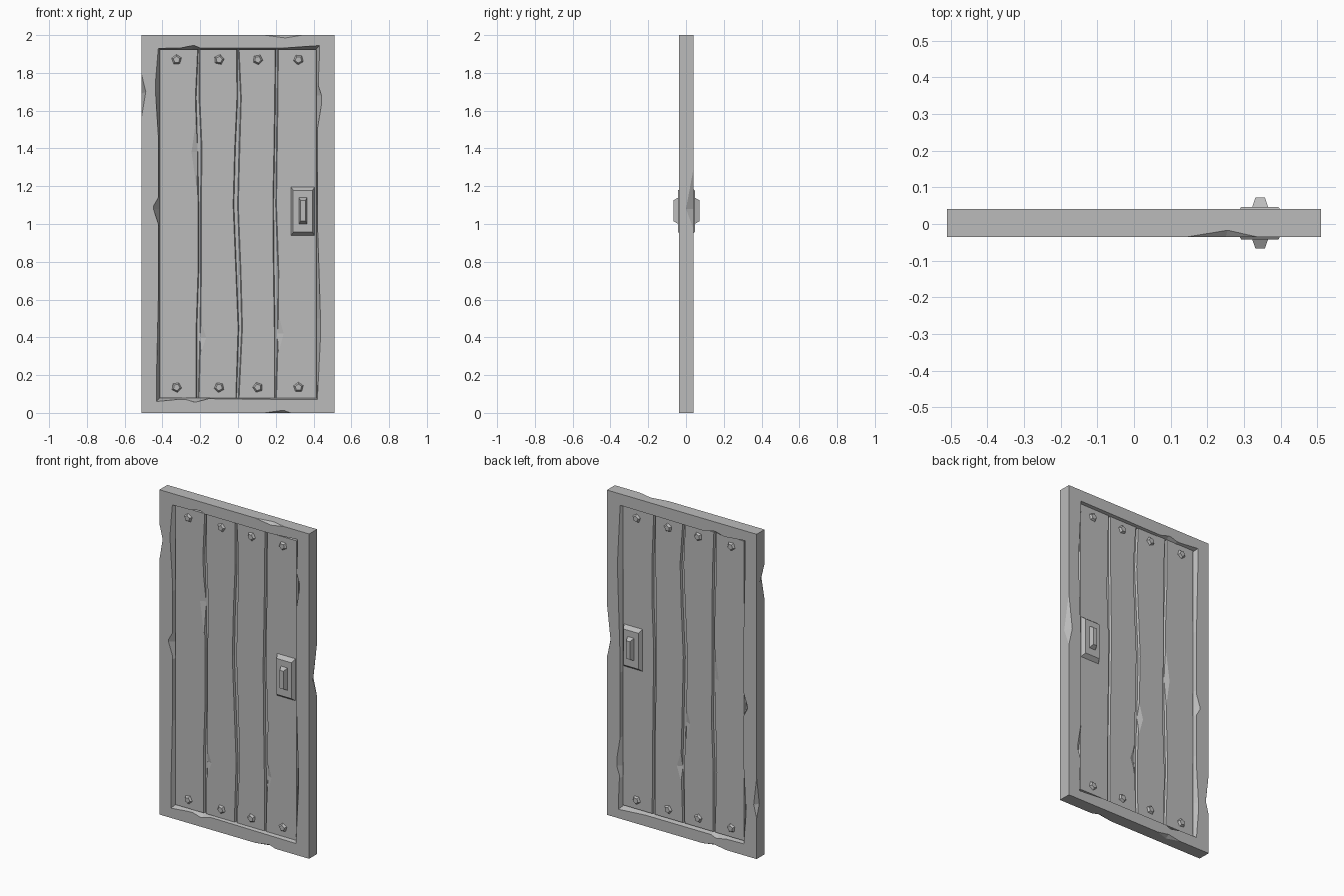
import bpy, bmesh, math
from mathutils import Vector, Matrix

default = bpy.data.objects.get("Cube")
if default:
    bpy.data.objects.remove(default)

grey = bpy.data.materials.new("grey")
grey.use_nodes = True
grey.diffuse_color = (0.5, 0.5, 0.5, 1)
grey.node_tree.nodes["Principled BSDF"].inputs["Base Color"].default_value = (0.5, 0.5, 0.5, 1)

MID = 0.0025      # middle of the slab in y
FACE = 0.0385     # frame face, measured from the middle
PLANK = 0.021     # plank face
CORE = 0.008      # floor of the grooves
TOP, BOTTOM = 1.93, 0.075


def finish(name, bm):
    bmesh.ops.recalc_face_normals(bm, faces=bm.faces)
    mesh = bpy.data.meshes.new(name)
    bm.to_mesh(mesh)
    bm.free()
    mesh.materials.append(grey)
    obj = bpy.data.objects.new(name, mesh)
    bpy.context.collection.objects.link(obj)
    return obj


def prism(bm, ring_a, ring_b):
    """Closed solid between two matching rings of points."""
    a = [bm.verts.new(p) for p in ring_a]
    b = [bm.verts.new(p) for p in ring_b]
    n = len(a)
    bm.faces.new(a)
    bm.faces.new(b[::-1])
    for i in range(n):
        bm.faces.new((a[i], b[i], b[(i + 1) % n], a[(i + 1) % n]))


def hull(bm, points):
    """Convex solid around the points."""
    verts = [bm.verts.new(p) for p in points]
    bmesh.ops.convex_hull(bm, input=verts)


def cut(target, bm):
    """Cut a solid out of the target."""
    cutter = finish("cutter", bm)
    cutter.hide_render = True
    mod = target.modifiers.new("cut", 'BOOLEAN')
    mod.object, mod.operation, mod.solver = cutter, 'DIFFERENCE', 'EXACT'
    bpy.context.view_layer.objects.active = target
    bpy.ops.object.modifier_apply(modifier=mod.name)
    bpy.data.objects.remove(cutter)


def chip(target, a, b, c, d, out):
    """Chip an edge a-b, reaching c and d on the two faces beside it."""
    bm = bmesh.new()
    out = Vector(out)
    hull(bm, [Vector(a) + out * 0.01, Vector(b) + out * 0.01, a, b, c, d,
              (Vector(a) + Vector(b)) / 2 + out * 0.1])
    cut(target, bm)


def rect(x0, x1, z0, z1, y):
    return [(x0, y, z0), (x1, y, z0), (x1, y, z1), (x0, y, z1)]


# Frame slab
bm = bmesh.new()
prism(bm, rect(-0.51, 0.51, 0, 2, MID - FACE), rect(-0.51, 0.51, 0, 2, MID + FACE))
frame = finish("frame", bm)

# Uneven opening of the frame, counter-clockwise from the lower left
opening = [(-0.432, 0.06), (-0.28, 0.072), (-0.22, 0.058), (-0.14, 0.075), (0.42, 0.07),
           (0.437, 0.5), (0.422, 1.1), (0.42, 1.5), (0.443, 1.68), (0.425, 1.75),
           (0.432, 1.945), (0.2, 1.932), (-0.2, 1.932), (-0.24, 1.945), (-0.32, 1.932),
           (-0.422, 1.93), (-0.437, 1.7), (-0.422, 1.4), (-0.422, 1.14), (-0.448, 1.08),
           (-0.422, 0.98), (-0.422, 0.6)]

for side in (-1, 1):
    def place(x, z, depth):
        return (x, MID + side * depth, z if side < 0 else 2 - z)

    def floor(x, z):
        return (max(-0.414, min(0.414, x)), max(0.08, min(1.925, z)))

    # the ring widens past the frame face so the walls slope
    bm = bmesh.new()
    rings = []
    for t in (0.0, 1.0, 1.3):
        depth = CORE + t * (FACE - CORE)
        ring = []
        for x, z in opening:
            fx, fz = floor(x, z)
            ring.append(place(fx + (x - fx) * t, fz + (z - fz) * t, depth))
        rings.append(ring)
    prism(bm, rings[0], rings[2])
    cut(frame, bm)

# Chips on the outer edges of the frame
F, B = MID - FACE, MID + FACE
chip(frame, (-0.51, F, 1.57), (-0.51, F, 1.79), (-0.51, 0.01, 1.69), (-0.488, F, 1.70), (-1, -1, 0))
chip(frame, (0.51, B, 0.97), (0.51, B, 1.30), (0.51, 0, 1.08), (0.485, B, 1.08), (1, 1, 0))
chip(frame, (-0.51, B, 0.25), (-0.51, B, 0.5), (-0.51, 0.015, 0.33), (-0.49, B, 0.33), (-1, 1, 0))
chip(frame, (0.14, F, 2), (0.34, F, 2), (0.255, -0.017, 2), (0.25, F, 1.985), (0, -1, 1))
chip(frame, (0.14, F, 0), (0.28, F, 0), (0.23, -0.015, 0), (0.24, F, 0.014), (0, -1, -1))
chip(frame, (-0.3, B, 0), (-0.14, B, 0), (-0.22, 0.015, 0), (-0.22, B, 0.014), (0, 1, -1))

# Planks: uneven left and right edges at evenly listed heights
LEVELS = [0.08, 0.45, 0.75, 1.1, 1.4, 1.67, 1.925]
STRAIGHT = [0.412] * 7
edges = [
    ([-x for x in STRAIGHT], [-0.222, -0.222, -0.212, -0.212, -0.218, -0.226, -0.214]),
    ([-0.206, -0.196, -0.194, -0.194, -0.19, -0.202, -0.2], [-0.012, 0, -0.012, -0.026, -0.018, -0.006, -0.008]),
    ([0.006, 0.024, 0.016, 0.002, 0.01, 0.018, 0.006], [0.192, 0.192, 0.187, 0.184, 0.19, 0.194, 0.196]),
    ([0.204, 0.214, 0.216, 0.204, 0.208, 0.212, 0.214], STRAIGHT),
]
BEVEL = 0.006
for side, where in ((-1, "front"), (1, "back")):
    for number, (left, right) in enumerate(edges, 1):
        if side > 0:
            left, right = left[::-1], right[::-1]
        bm = bmesh.new()
        top, base = [], []
        for z, x in zip(LEVELS, right):
            top.append((x, MID + side * PLANK, z))
            base.append((x + BEVEL, MID + side * (CORE - 0.004), z))
        for z, x in list(zip(LEVELS, left))[::-1]:
            top.append((x, MID + side * PLANK, z))
            base.append((x - BEVEL, MID + side * (CORE - 0.004), z))
        prism(bm, top, base)
        plank = finish(f"{where}_plank_{number}", bm)

        # one chip on the groove edge of most planks
        spots = {(-1, 1): (right, 1, 1.38, 0.2), (-1, 2): (left, -1, 0.4, 0.08),
                 (-1, 4): (left, -1, 0.42, 0.1),
                 (1, 1): (right, 1, 1.02, 0.2), (1, 3): (left, -1, 0.42, 0.09),
                 (1, 2): (right, 1, 0.7, 0.1)}
        if (side, number) in spots:
            line, way, z, reach = spots[(side, number)]
            i = min(range(7), key=lambda k: abs(LEVELS[k] - z))
            x, y, deep = line[i], MID + side * PLANK, MID + side * CORE
            chip(plank, (x, y, z - reach), (x, y, z + reach),
                 (x + way * BEVEL, deep, z), (x - way * 0.028, y, z), (way, side, 0))

    # Five-sided bolts
    bm = bmesh.new()
    turn = 0.3
    for x in (-0.325, -0.1, 0.105, 0.32):
        for z in (0.135, 1.87):
            turn += 0.5
            m = (Matrix.Translation((x, MID + side * (PLANK + 0.005), z))
                 @ Matrix.Rotation(-side * math.pi / 2, 4, 'X') @ Matrix.Rotation(turn, 4, 'Z'))
            bmesh.ops.create_cone(bm, cap_ends=True, segments=5, radius1=0.029,
                                  radius2=0.018, depth=0.014, matrix=m)
    finish(f"{where}_bolts", bm)

    # Handle plate and grip
    bm = bmesh.new()
    prism(bm, rect(0.278, 0.408, 0.935, 1.2, MID + side * (PLANK - 0.004)),
          rect(0.292, 0.394, 0.957, 1.178, MID + side * 0.0445))
    finish(f"{where}_handle_plate", bm)
    bm = bmesh.new()
    prism(bm, rect(0.322, 0.366, 1.0, 1.14, MID + side * 0.043),
          rect(0.331, 0.357, 1.015, 1.125, MID + side * 0.0695))
    finish(f"{where}_handle_grip", bm)
